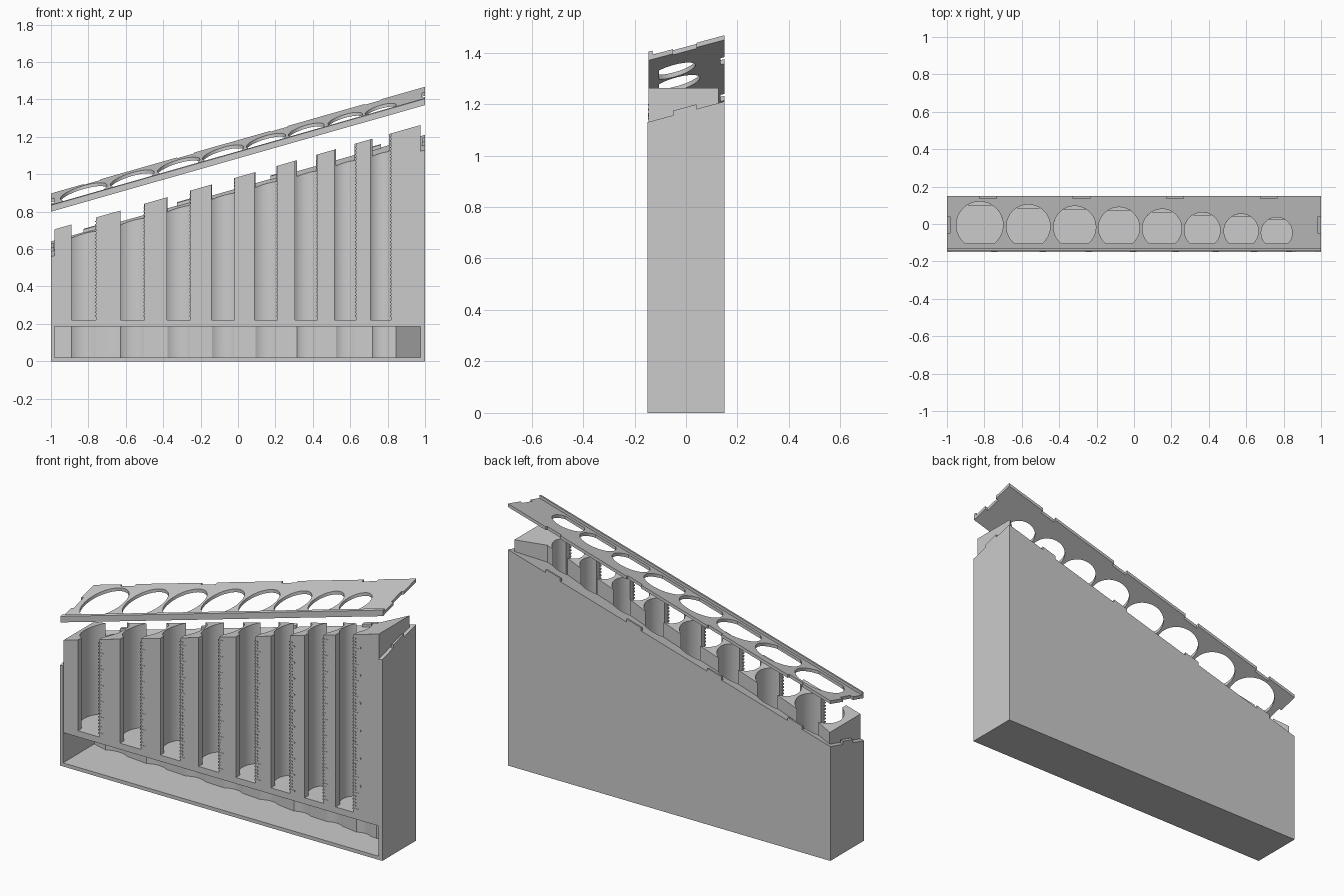
import bpy
import bmesh
from math import sin, cos, asin, pi, radians

if "Cube" in bpy.data.objects:
    bpy.data.objects.remove(bpy.data.objects["Cube"], do_unlink=True)

grey = bpy.data.materials.new("plain grey")
grey.use_nodes = True
GREY = (0.6, 0.6, 0.6, 1)
grey.diffuse_color = GREY
grey.node_tree.nodes["Principled BSDF"].inputs["Base Color"].default_value = GREY


# Sloping planes that trim the tops
def shell_top(x, y):
    return 0.885 + 0.285 * x + 0.27 * y


def post_top(x, y):
    return 0.985 + 0.285 * x


def lid_bottom(x, y):
    return 1.124 + 0.285 * x + 0.27 * y


def level(z):
    return lambda x, y: z


def shifted(plane, dz):
    return lambda x, y: plane(x, y) + dz


def add_prism(bm, outline, low, high):
    bottom = [bm.verts.new((x, y, low(x, y))) for x, y in outline]
    top = [bm.verts.new((x, y, high(x, y))) for x, y in outline]
    bm.faces.new(bottom[::-1])
    bm.faces.new(top)
    n = len(outline)
    for i in range(n):
        j = (i + 1) % n
        bm.faces.new((bottom[i], bottom[j], top[j], top[i]))


def rect(x0, x1, y0, y1):
    return [(x0, y0), (x1, y0), (x1, y1), (x0, y1)]


def make(name, prisms, smooth=True):
    bm = bmesh.new()
    for p in prisms:
        add_prism(bm, *p)
    bmesh.ops.recalc_face_normals(bm, faces=bm.faces)
    mesh = bpy.data.meshes.new(name)
    bm.to_mesh(mesh)
    bm.free()
    mesh.materials.append(grey)
    ob = bpy.data.objects.new(name, mesh)
    bpy.context.collection.objects.link(ob)
    if smooth:
        smooth_by_angle(ob)
    return ob


def smooth_by_angle(ob):
    bpy.ops.object.select_all(action='DESELECT')
    ob.select_set(True)
    bpy.context.view_layer.objects.active = ob
    bpy.ops.object.shade_smooth_by_angle(angle=radians(25))


# Tubes: centre x and radius; all touch the same line near the front
TUBES = [(-0.825, 0.125), (-0.565, 0.117), (-0.317, 0.113), (-0.08, 0.11),
         (0.15, 0.105), (0.365, 0.096), (0.573, 0.092), (0.763, 0.083)]
LEFT, RIGHT, BACK = -0.98, 0.975, 0.127
FRONT = -0.145
BACK_ANGLE = radians(58)


def arc(tube, a0, a1, steps=20):
    cx, r = tube
    return [(cx + r * cos(a0 + (a1 - a0) * i / steps),
             r - 0.13 + r * sin(a0 + (a1 - a0) * i / steps)) for i in range(steps + 1)]


def slot_half(tube):
    return 0.035 + 0.25 * tube[1]


def right_side(tube):
    return arc(tube, BACK_ANGLE, asin(slot_half(tube) / tube[1]) - pi / 2)


def left_side(tube):
    return arc(tube, 1.5 * pi - asin(slot_half(tube) / tube[1]), pi - BACK_ANGLE)


# Back line of the cavity from the right end to the left: wavy, or with flats
corner = [(RIGHT, BACK), (0.845, 0.02)]


def back_line(steps):
    line = list(corner)
    for t in reversed(TUBES):
        line += arc(t, BACK_ANGLE, pi - BACK_ANGLE, steps)
    return line + [(LEFT, BACK)]


wavy = back_line(20)

# Outer shell with solid wavy back, and its floor
shell = [(-1, -0.15), (LEFT, -0.15)] + wavy[::-1] + [
    (RIGHT, -0.15), (1, -0.15), (1, 0.15), (-1, 0.15)]
make("outer_shell", [(shell, level(0), shell_top)])
make("shell_floor", [([(LEFT, -0.15), (RIGHT, -0.15)] + wavy, level(0), level(0.02))])

# Locking tabs along the rim
TAB_X = [-0.78, -0.28, 0.22, 0.72]
tabs = [rect(x - 0.045, x + 0.045, 0.135, 0.15) for x in TAB_X]
tabs += [rect(-1, -0.985, -0.05, 0.04), rect(0.985, 1, -0.05, 0.04)]
make("rim_tabs", [(t, shell_top, shifted(shell_top, 0.018)) for t in tabs], False)

# Insert: floor of the tubes and the posts between them
make("tube_floor", [([(LEFT, FRONT), (RIGHT, FRONT)] + back_line(1), level(0.187), level(0.222))])
posts = []
for i in range(len(TUBES) + 1):
    if i == 0:
        before, start = [(LEFT, BACK)], LEFT
    else:
        t = TUBES[i - 1]
        before, start = right_side(t), t[0] + slot_half(t)
    if i == len(TUBES):
        after, end = corner, RIGHT
    else:
        t = TUBES[i]
        after, end = left_side(t), t[0] - slot_half(t)
    posts.append(([(start, FRONT), (end, FRONT)] + after + before, level(0.222), post_top))
make("tube_posts", posts)

# Counting marks on the right edge of every slot
ticks = []
for t in TUBES:
    x = t[0] + slot_half(t)
    z, n = 0.24, 0
    while z < post_top(x, 0) - 0.02:
        reach = 0.03 if n % 5 == 0 else 0.014
        ticks.append((rect(x - 0.005, x + reach, FRONT - 0.002, FRONT + 0.008),
                      level(z), level(z + 0.007)))
        z += 0.018
        n += 1
make("counting_marks", ticks, False)

# Small marks up the right post
make("post_marks", [(rect(0.857, 0.864, FRONT - 0.002, FRONT),
                     level(0.375 + 0.155 * i), level(0.385 + 0.155 * i)) for i in range(6)], False)

# Thin lid outline with notches matching the tabs
lid = [(-1, FRONT), (1, FRONT), (1, -0.05), (0.985, -0.05), (0.985, 0.04), (1, 0.04), (1, 0.15)]
for x in reversed(TAB_X):
    lid += [(x + 0.045, 0.15), (x + 0.045, 0.135), (x - 0.045, 0.135), (x - 0.045, 0.15)]
lid += [(-1, 0.15), (-1, 0.04), (-0.985, 0.04), (-0.985, -0.05), (-1, -0.05)]
lid_ob = make("lid", [(lid, lid_bottom, shifted(lid_bottom, 0.018))], False)

# Round holes with a flat front edge
holes = []
for t in TUBES:
    a = asin((t[1] - 0.025) / t[1])
    holes.append((arc(t, -a, pi + a, 48), level(0.5), level(1.8)))
cutter = make("hole_cutter", holes, False)
mod = lid_ob.modifiers.new("holes", 'BOOLEAN')
mod.object = cutter
mod.operation = 'DIFFERENCE'
mod.solver = 'EXACT'
bpy.ops.object.select_all(action='DESELECT')
lid_ob.select_set(True)
bpy.context.view_layer.objects.active = lid_ob
bpy.ops.object.modifier_apply(modifier=mod.name)
bpy.data.objects.remove(cutter, do_unlink=True)
smooth_by_angle(lid_ob)

# Raised strip along the front of the lid
make("lid_lip", [(rect(-1, 1, FRONT, -0.13), shifted(lid_bottom, 0.018),
                  shifted(lid_bottom, 0.034))], False)
